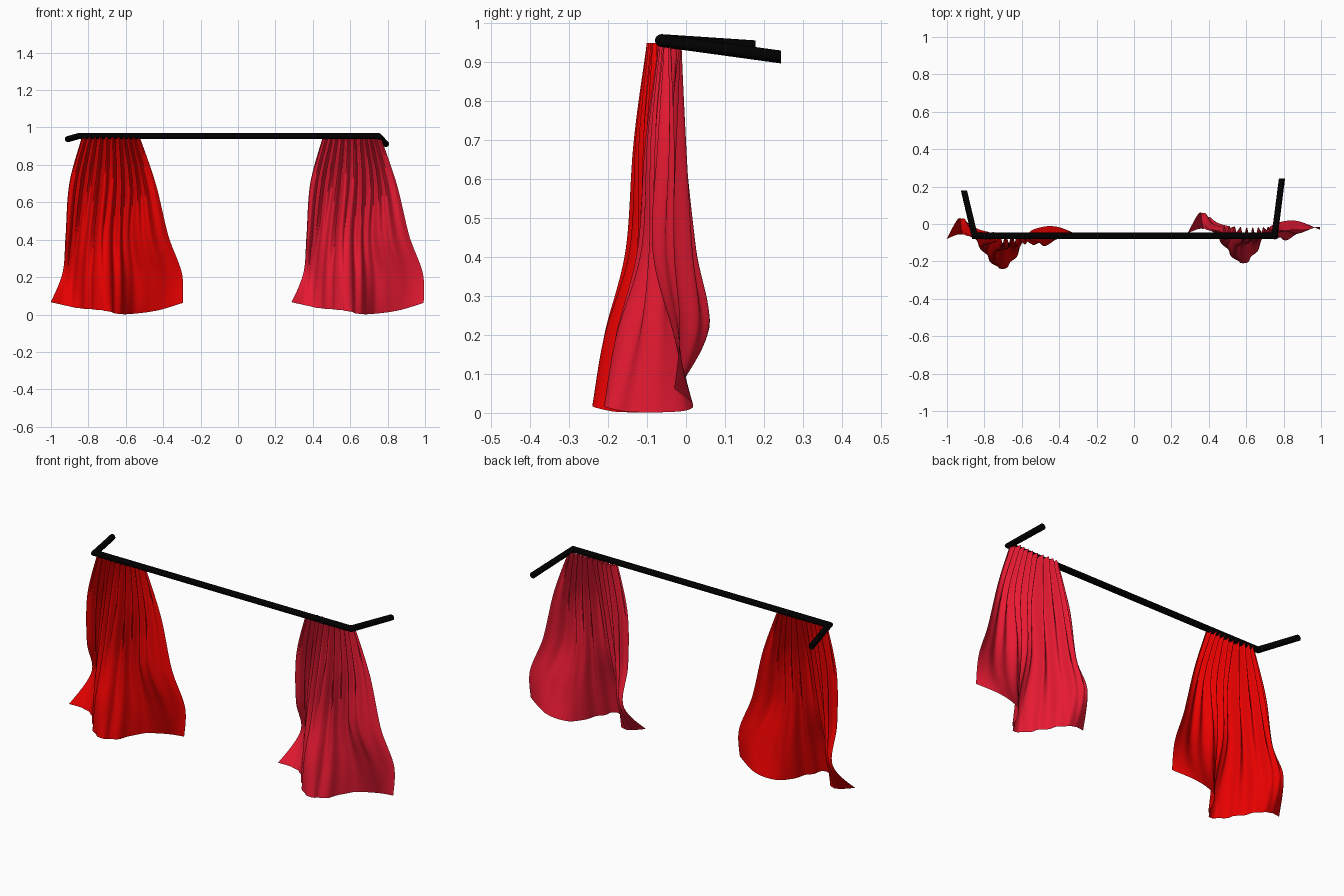
import bpy, bmesh, math
from mathutils import Vector

if "Cube" in bpy.data.objects:
    bpy.data.objects.remove(bpy.data.objects["Cube"])


def material(name, rgb):
    m = bpy.data.materials.new(name)
    m.diffuse_color = (*rgb, 1)
    m.use_nodes = True
    m.node_tree.nodes["Principled BSDF"].inputs["Base Color"].default_value = m.diffuse_color
    return m


def add_object(name, bm, mat):
    bmesh.ops.recalc_face_normals(bm, faces=bm.faces)
    me = bpy.data.meshes.new(name)
    bm.to_mesh(me)
    bm.free()
    me.materials.append(mat)
    ob = bpy.data.objects.new(name, me)
    bpy.context.collection.objects.link(ob)
    bpy.ops.object.select_all(action='DESELECT')
    ob.select_set(True)
    bpy.context.view_layer.objects.active = ob
    bpy.ops.object.shade_smooth_by_angle(angle=math.radians(50))


def spline(values, t):
    """Catmull-Rom through evenly spaced values, t in 0..1"""
    n = len(values) - 1
    i = min(int(t * n), n - 1)
    f = t * n - i
    p0, p1, p2, p3 = (values[min(max(k, 0), n)] for k in range(i - 1, i + 3))
    return 0.5 * (2 * p1 + (p2 - p0) * f + (2 * p0 - 5 * p1 + 4 * p2 - p3) * f * f
                  + (3 * p1 - p0 - 3 * p2 + p3) * f ** 3)


# Plan curves of the cloth from top to hem: height, x values, y values
ROWS = [
    (0.948, (-.155, -.116, -.078, -.039, 0, .039, .078, .116, .155),
     (-.04, -.035, -.035, -.042, -.045, -.042, -.038, -.035, -.04)),
    (0.70, (-.222, -.17, -.115, -.06, -.005, .05, .11, .17, .240),
     (-.03, -.015, -.03, -.07, -.088, -.07, -.065, -.06, -.03)),
    (0.42, (-.242, -.20, -.15, -.09, -.03, .04, .10, .20, .308),
     (-.005, .02, -.03, -.09, -.112, -.08, -.055, -.08, -.03)),
    (0.20, (-.258, -.225, -.17, -.105, -.03, .045, .12, .25, .380),
     (.06, .05, -.02, -.125, -.178, -.11, -.03, -.03, -.015)),
    (0.02, (-.322, -.25, -.18, -.105, -.03, .045, .12, .25, .385),
     (-.05, -.025, -.045, -.145, -.21, -.15, -.015, .018, -.03)),
]
# Height of the hem along its width
HEM = (.066, .05, .035, .028, .02, .003, .004, .022, .062)


def cloth_point(u, v):
    xs = spline([spline(r[1], u) for r in ROWS], v)
    ys = spline([spline(r[2], u) for r in ROWS], v)
    z = spline([r[0] for r in ROWS], v)
    # narrow gathers at the heading melt into a few soft folds
    edge = min(1, 10 * u, 10 * (1 - u))
    gather = math.sin(math.tau * 11 * u + 1.5 * math.sin(7 * u))
    fold = math.sin(math.tau * 5.5 * u + 1.1)
    middle = math.exp(-((u - 0.45) / 0.25) ** 2)
    ys += edge * gather * (0.021 * (1 - v) ** 1.4 + 0.006 * middle * (1 - v * 0.5))
    ys += edge * fold * 0.013 * middle * math.sin(math.pi * v)
    xs += edge * 0.007 * middle * v * math.cos(math.tau * 11 * u)
    z += (spline(HEM, u) - 0.02) * max(0, v * 2 - 1)
    return Vector((xs, ys, z))


def curtain(name, offset, mat):
    nu, nv = 132, 44
    bm = bmesh.new()
    grid = [[bm.verts.new(cloth_point(i / nu, j / nv) + Vector(offset))
             for i in range(nu + 1)] for j in range(nv + 1)]
    for j in range(nv):
        for i in range(nu):
            bm.faces.new((grid[j][i], grid[j + 1][i], grid[j + 1][i + 1], grid[j][i + 1]))
    add_object(name, bm, mat)


# Pair of gathered curtains
curtain("left_curtain", (-0.68, -0.03, 0), material("red", (0.8, 0.0, 0.0)))
curtain("right_curtain", (0.608, 0, 0), material("crimson", (0.8, 0.01, 0.032)))

# Rod with mitred corners, both ends bent back to the wall: centre, sideways axis
STATIONS = [((-0.909, 0.178, 0.938), (-1, 0)),
            ((-0.852, -0.063, 0.954), (-0.8, -1)),
            ((0.752, -0.063, 0.954), (0.9, -1)),
            ((0.791, 0.243, 0.912), (1, 0))]
bm = bmesh.new()
rings, sides, radius = [], 16, 0.0165
for centre, (hx, hy) in STATIONS:
    ring = []
    for k in range(sides):
        a = math.tau * k / sides
        ring.append(bm.verts.new(Vector(centre) + radius * Vector(
            (hx * math.cos(a), hy * math.cos(a), math.sin(a)))))
    rings.append(ring)
for r0, r1 in zip(rings, rings[1:]):
    for k in range(sides):
        n = (k + 1) % sides
        bm.faces.new((r0[k], r0[n], r1[n], r1[k]))
bm.faces.new(rings[0])
bm.faces.new(rings[-1])
add_object("curtain_rod", bm, material("black", (0, 0, 0)))
